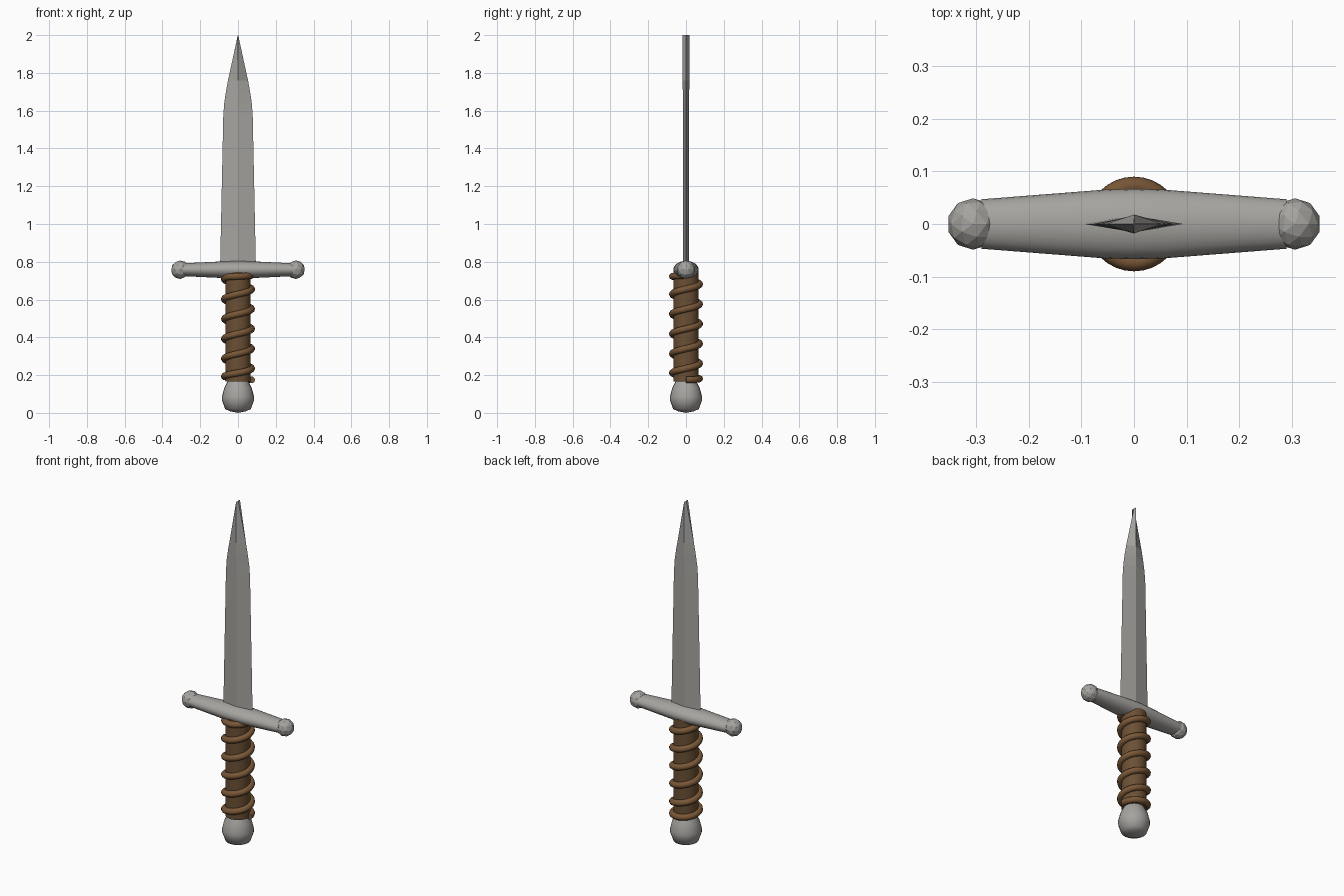
import bpy, bmesh, math
from mathutils import Vector

if "Cube" in bpy.data.objects:
    bpy.data.objects.remove(bpy.data.objects["Cube"], do_unlink=True)


def material(name, rgb):
    mat = bpy.data.materials.new(name)
    mat.use_nodes = True
    mat.diffuse_color = (*rgb, 1)
    mat.node_tree.nodes["Principled BSDF"].inputs["Base Color"].default_value = (*rgb, 1)
    return mat


steel = material("steel grey", (0.38, 0.37, 0.35))
leather = material("dark leather", (0.15, 0.08, 0.035))
cord_brown = material("cord brown", (0.19, 0.095, 0.038))


def loft(name, rings, mat, smooth_angle=None):
    """Skin a list of equal-length point rings and cap both ends."""
    bm = bmesh.new()
    loops = [[bm.verts.new(p) for p in ring] for ring in rings]
    n = len(loops[0])
    for a, b in zip(loops, loops[1:]):
        for i in range(n):
            j = (i + 1) % n
            bm.faces.new((a[i], a[j], b[j], b[i]))
    bm.faces.new(loops[0][::-1])
    bm.faces.new(loops[-1])
    bmesh.ops.remove_doubles(bm, verts=bm.verts, dist=0.0005)
    bmesh.ops.recalc_face_normals(bm, faces=bm.faces)
    mesh = bpy.data.meshes.new(name)
    bm.to_mesh(mesh)
    bm.free()
    mesh.materials.append(mat)
    obj = bpy.data.objects.new(name, mesh)
    bpy.context.collection.objects.link(obj)
    if smooth_angle:
        bpy.ops.object.select_all(action="DESELECT")
        obj.select_set(True)
        bpy.context.view_layer.objects.active = obj
        bpy.ops.object.shade_smooth_by_angle(angle=math.radians(smooth_angle))
    return obj


def circle(radius, z, sides):
    steps = [math.tau * i / sides for i in range(sides)]
    return [Vector((radius * math.cos(a), radius * math.sin(a), z)) for a in steps]


# Blade: diamond section, ending in a narrow chisel tip
blade_profile = [(0.095, 0.016, 0.76), (0.078, 0.015, 1.57), (0.073, 0.015, 1.64),
                 (0.064, 0.017, 1.70), (0.053, 0.018, 1.76), (0.001, 0.018, 2.0)]
loft("blade", [[(w, 0, z), (0, t, z), (-w, 0, z), (0, -t, z)]
               for w, t, z in blade_profile], steel)

# Crossguard: oval bar tapering to both ends
GUARD_Z = 0.758
guard_profile = [(-0.29, 0.047, 0.034), (-0.06, 0.065, 0.045), (0, 0.067, 0.047),
                 (0.06, 0.065, 0.045), (0.29, 0.047, 0.034)]
loft("crossguard", [[(x, p.x * ry, GUARD_Z + p.y * rz) for p in circle(1, 0, 24)]
                    for x, ry, rz in guard_profile], steel, 40)

# Faceted knobs on the guard ends
for side, label in ((1, "left"), (-1, "right")):
    bpy.ops.mesh.primitive_ico_sphere_add(subdivisions=2, radius=0.049,
                                          location=(side * 0.306, 0, GUARD_Z))
    knob = bpy.context.object
    knob.name = label + "_guard_knob"
    knob.data.materials.append(steel)

# Grip core
loft("grip", [circle(0.067, z, 32) for z in (0.165, 0.745)], leather, 40)

# Pommel: rounded bulb with a shallow pointed base
pommel_profile = [(0.0, 0.0), (0.04, 0.008), (0.068, 0.02), (0.084, 0.065), (0.085, 0.085),
                  (0.073, 0.132), (0.053, 0.17), (0.0, 0.178)]
loft("pommel", [circle(r, z, 20) for r, z in pommel_profile], steel, 50)

# Cord wound round the grip, with flatter turns at both ends
TURNS, STEPS = 6, 32
PITCH = 0.105


def cord_height(turn):
    if turn < 1:
        return 0.175 + 0.06 * turn ** 1.7
    return min(0.235 + PITCH * (turn - 1), 0.722 + 0.02 * (turn - 5.7))


curve = bpy.data.curves.new("cord_wrap", "CURVE")
curve.dimensions = "3D"
curve.bevel_depth = 0.018
curve.bevel_resolution = 3
curve.use_fill_caps = True
spline = curve.splines.new("POLY")
spline.points.add(TURNS * STEPS)
for i, point in enumerate(spline.points):
    turn = i / STEPS
    a = math.tau * turn
    point.co = (0.072 * math.cos(a), 0.072 * math.sin(a), cord_height(turn), 1)
curve.materials.append(cord_brown)
cord = bpy.data.objects.new("cord_wrap", curve)
bpy.context.collection.objects.link(cord)
